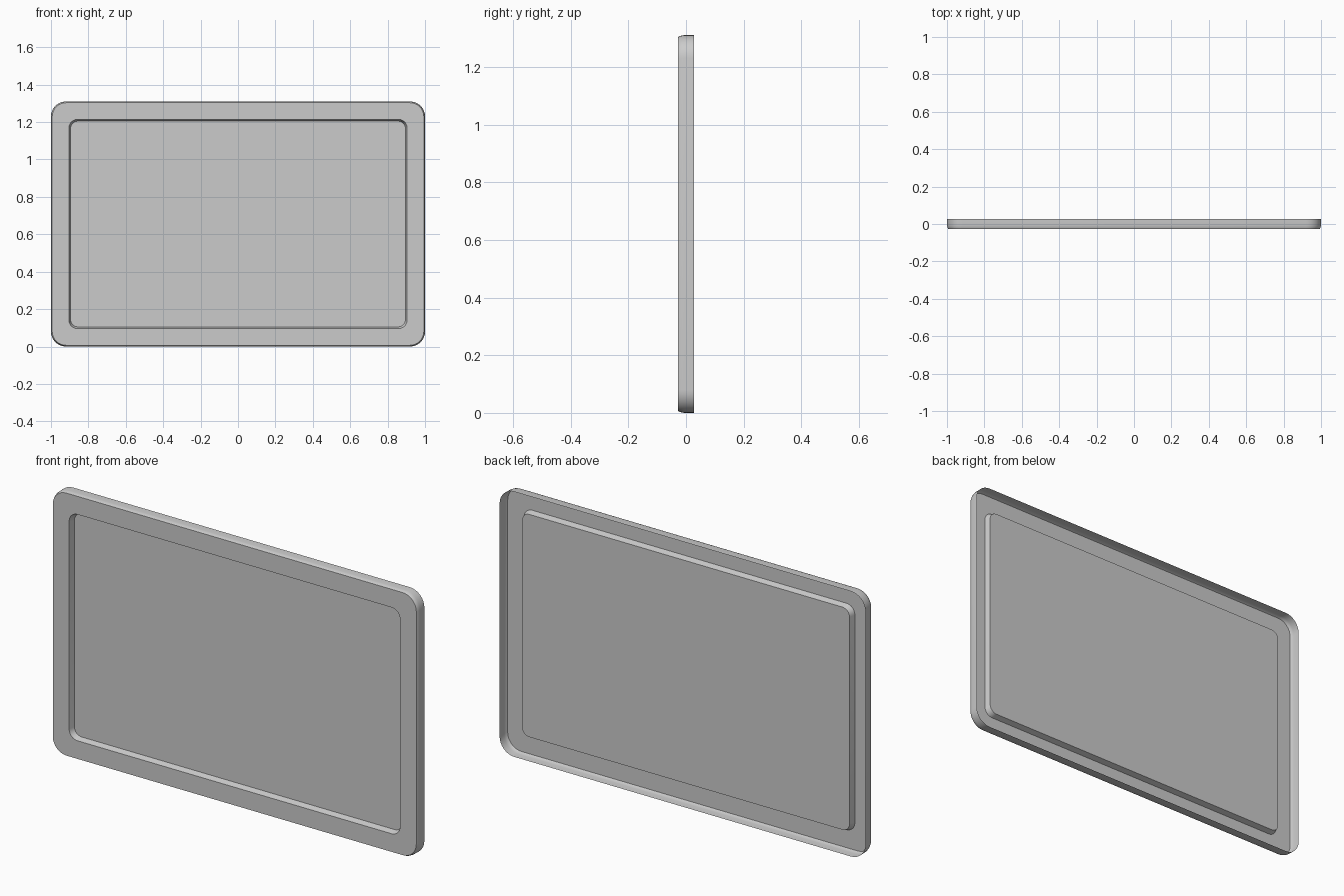
import bpy, bmesh, math

if "Cube" in bpy.data.objects:
    bpy.data.objects.remove(bpy.data.objects["Cube"])

HALF_W, HEIGHT = 1.0, 1.31
SEGS = 8

# (inset from outer edge, corner radius, y) from rear lip to recessed floor
PROFILE = [
    (0.0, 0.080, 0.027),
    (0.0004, 0.080, -0.008),
    (0.0025, 0.078, -0.019),
    (0.0065, 0.075, -0.027),
    (0.096, 0.045, -0.027),
    (0.105, 0.040, 0.001),
]


def rounded_loop(bm, inset, radius, y):
    """Rounded rectangle of vertices in the XZ plane, counter-clockwise."""
    hw, hh = HALF_W - inset - radius, HEIGHT / 2 - inset - radius
    verts = []
    for k, (sx, sz) in enumerate([(1, 1), (-1, 1), (-1, -1), (1, -1)]):
        for i in range(SEGS + 1):
            a = math.pi / 2 * (k + i / SEGS)
            verts.append(bm.verts.new((sx * hw + radius * math.cos(a), y,
                                       HEIGHT / 2 + sz * hh + radius * math.sin(a))))
    return verts


# Pressed sheet tray: open-backed rim, flat border, recessed panel
bm = bmesh.new()
loops = [rounded_loop(bm, *p) for p in PROFILE]
for a, b in zip(loops, loops[1:]):
    n = len(a)
    for i in range(n):
        j = (i + 1) % n
        bm.faces.new((a[i], a[j], b[j], b[i]))
bm.faces.new(loops[-1])
bm.normal_update()

mesh = bpy.data.meshes.new("framed_panel")
bm.to_mesh(mesh)
bm.free()
panel = bpy.data.objects.new("framed_panel", mesh)
bpy.context.collection.objects.link(panel)
bpy.context.view_layer.objects.active = panel
panel.select_set(True)
bpy.ops.object.shade_smooth_by_angle(angle=math.radians(30))
